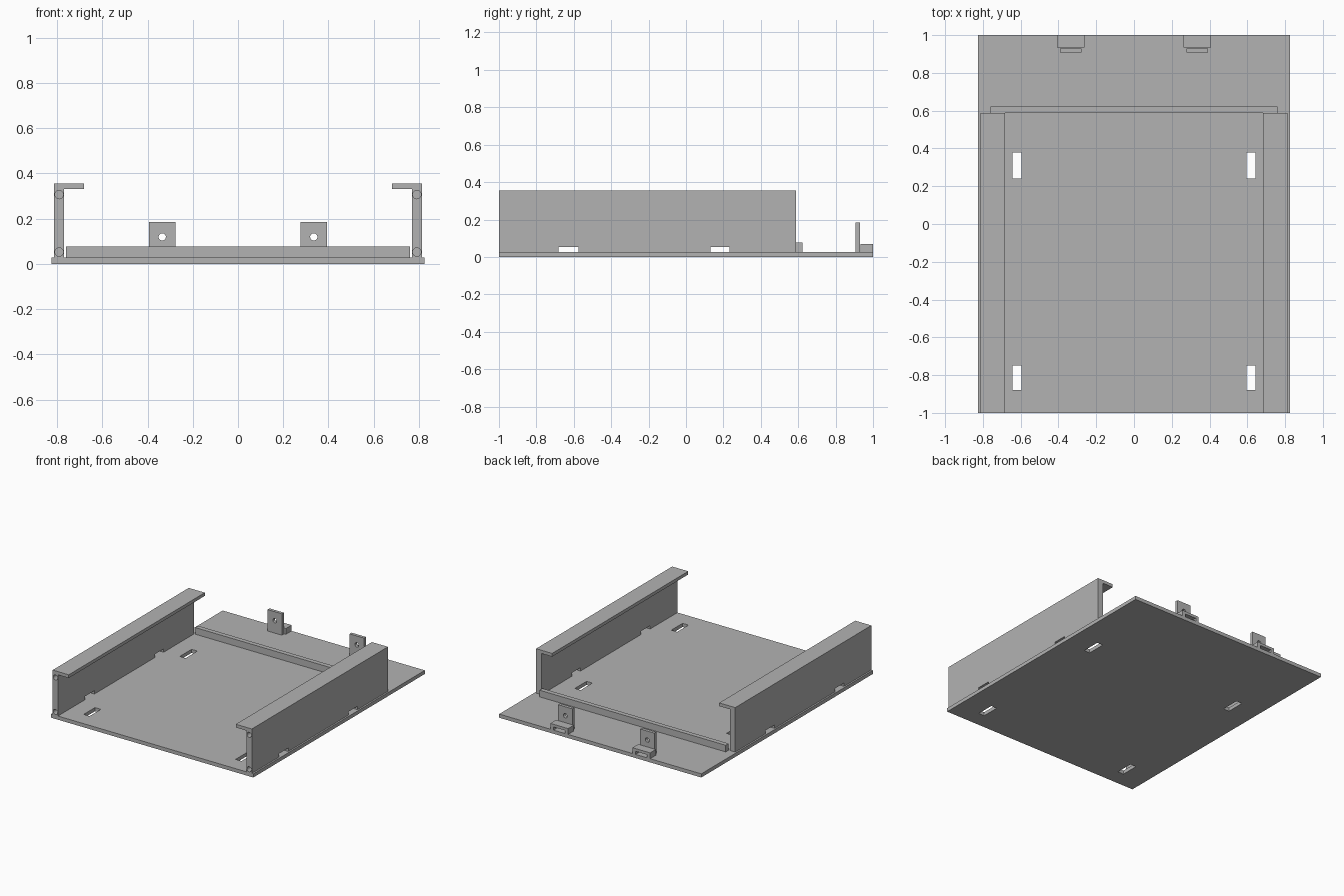
import bpy, bmesh, math
from mathutils import Matrix

if "Cube" in bpy.data.objects:
    bpy.data.objects.remove(bpy.data.objects["Cube"])

grey = bpy.data.materials.new("light_grey")
grey.diffuse_color = (0.45, 0.45, 0.45, 1)
grey.use_nodes = True
grey.node_tree.nodes["Principled BSDF"].inputs["Base Color"].default_value = grey.diffuse_color
T = 0.027  # base plate thickness


def finish(bm, name):
    bmesh.ops.recalc_face_normals(bm, faces=bm.faces)
    me = bpy.data.meshes.new(name)
    bm.to_mesh(me)
    bm.free()
    me.materials.append(grey)
    ob = bpy.data.objects.new(name, me)
    bpy.context.collection.objects.link(ob)
    return ob


def box(name, x, y, z):
    bm = bmesh.new()
    size = Matrix.Diagonal((x[1] - x[0], y[1] - y[0], z[1] - z[0], 1))
    mid = Matrix.Translation([(a + b) / 2 for a, b in (x, y, z)])
    bmesh.ops.create_cube(bm, size=1, matrix=mid @ size)
    return finish(bm, name)


def rod(name, x, y, z, r):
    """Cylinder running along y."""
    bm = bmesh.new()
    m = Matrix.Translation((x, (y[0] + y[1]) / 2, z)) @ Matrix.Rotation(math.pi / 2, 4, 'X')
    bmesh.ops.create_cone(bm, cap_ends=True, segments=24, radius1=r, radius2=r,
                          depth=y[1] - y[0], matrix=m)
    return finish(bm, name)


def prism(name, profile, y):
    """Extrude an x-z profile along y."""
    bm = bmesh.new()
    f = bm.faces.new([bm.verts.new((px, y[0], pz)) for px, pz in profile])
    ext = bmesh.ops.extrude_face_region(bm, geom=[f])
    bmesh.ops.translate(bm, vec=(0, y[1] - y[0], 0),
                        verts=[v for v in ext["geom"] if isinstance(v, bmesh.types.BMVert)])
    return finish(bm, name)


def cut(ob, cutters):
    bpy.context.view_layer.objects.active = ob
    for c in cutters:
        c.hide_render = True
        mod = ob.modifiers.new("cut", 'BOOLEAN')
        mod.operation, mod.solver, mod.object = 'DIFFERENCE', 'EXACT', c
        bpy.ops.object.modifier_apply(modifier=mod.name)
        bpy.data.objects.remove(c)


# Base plate with four tie slots
base = box("base_plate", (-0.825, 0.825), (-1, 1), (0, T))
cut(base, [box("slot_cutter", (s * 0.62 - 0.024, s * 0.62 + 0.024), y, (-0.1, 0.1))
           for s in (-1, 1) for y in ((-0.88, -0.748), (0.24, 0.378))])

# Cross bar behind the side rails
box("stop_bar", (-0.76, 0.76), (0.588, 0.622), (T, 0.076))

for s, side in ((-1, "left"), (1, "right")):
    # Side rail with inward lip, tie slots and blind screw holes at the front
    profile = [(0.77, T), (0.813, T), (0.813, 0.355), (0.682, 0.355), (0.682, 0.331), (0.77, 0.331)]
    rail = prism(side + "_rail", [(s * x, z) for x, z in profile], (-1, 0.587))
    cutters = [box("slot_cutter", (s * 0.79 - 0.1, s * 0.79 + 0.1), y, (T - 0.01, 0.052))
               for y in ((-0.682, -0.575), (0.13, 0.232))]
    cutters += [rod("screw_cutter", s * 0.791, (-1.1, -0.9), z, 0.0185) for z in (0.052, 0.306)]
    cut(rail, cutters)

    # Upright tab with a screw hole
    cx = s * 0.335
    tab = box(side + "_tab", (cx - 0.058, cx + 0.058), (0.907, 0.93), (T, 0.185))
    cut(tab, [rod("hole_cutter", cx, (0.8, 1.1), 0.119, 0.016)])

    # Small bridge loop behind the tab
    w, i, h = 0.072, 0.046, 0.05
    prism(side + "_loop", [(cx + a, z) for a, z in (
        (-w, T), (-i, T), (-i, h), (i, h), (i, T), (w, T), (w, 0.07), (-w, 0.07))], (0.934, 1))
